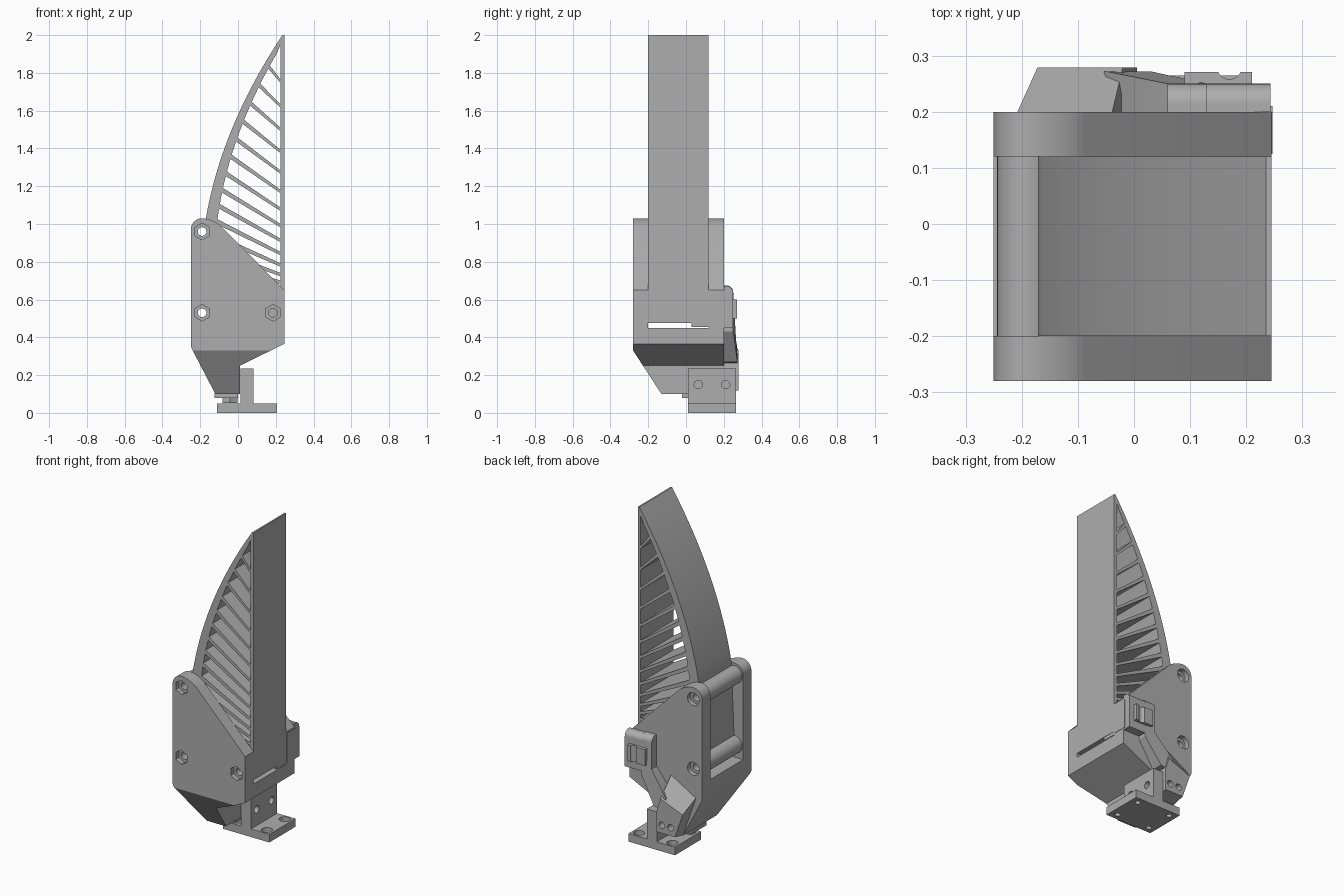
import bpy, bmesh, math
from mathutils import Vector

if "Cube" in bpy.data.objects:
    bpy.data.objects.remove(bpy.data.objects["Cube"])

grey = bpy.data.materials.new("plain grey")
grey.use_nodes = True
grey.diffuse_color = (0.42, 0.42, 0.42, 1)
grey.node_tree.nodes["Principled BSDF"].inputs["Base Color"].default_value = (0.42, 0.42, 0.42, 1)


def finish(name, bm):
    bmesh.ops.recalc_face_normals(bm, faces=bm.faces)
    mesh = bpy.data.meshes.new(name)
    bm.to_mesh(mesh)
    bm.free()
    mesh.materials.append(grey)
    ob = bpy.data.objects.new(name, mesh)
    bpy.context.collection.objects.link(ob)
    return ob


def prism(name, outline, y0, y1):
    """Extrude an (x, z) outline along y."""
    bm = bmesh.new()
    face = bm.faces.new([bm.verts.new((x, y0, z)) for x, z in outline])
    ext = bmesh.ops.extrude_face_region(bm, geom=[face])
    for v in ext["geom"]:
        if isinstance(v, bmesh.types.BMVert):
            v.co.y = y1
    return finish(name, bm)


def box(name, x, y, z):
    return prism(name, [(x[0], z[0]), (x[1], z[0]), (x[1], z[1]), (x[0], z[1])], *y)


def rod(name, centre, r, depth, axis="Y", sides=32):
    bm = bmesh.new()
    bmesh.ops.create_cone(bm, cap_ends=True, segments=sides, radius1=r, radius2=r, depth=depth)
    ob = finish(name, bm)
    turn = Vector((0, 0, 1)).rotation_difference(Vector([float(axis == a) for a in "XYZ"]))
    ob.data.transform(turn.to_matrix().to_4x4())
    ob.location = centre
    return ob


def combine(ob, others, op="DIFFERENCE"):
    bpy.context.view_layer.objects.active = ob
    for other in others:
        mod = ob.modifiers.new("cut", "BOOLEAN")
        mod.operation, mod.object, mod.solver = op, other, "EXACT"
        bpy.context.view_layer.update()
        bpy.ops.object.modifier_apply(modifier=mod.name)
        bpy.data.objects.remove(other)


def bevel(ob, test, width):
    """Round the edges chosen by test(a, b)."""
    bm = bmesh.new()
    bm.from_mesh(ob.data)
    edges = [e for e in bm.edges if test(e.verts[0].co, e.verts[1].co)]
    bmesh.ops.bevel(bm, geom=edges, offset=width, segments=8, profile=0.5, affect="EDGES")
    bm.to_mesh(ob.data)
    bm.free()


bolts = [(-0.19, 0.96), (-0.19, 0.53), (0.185, 0.53)]

# Housing: full silhouette, rounded top, sloped front underside, slot for the finger
housing = prism("housing", [(-0.25, 0.35), (-0.25, 1.03), (-0.13, 1.03), (0.245, 0.65), (0.245, 0.365),
                            (0.01, 0.25), (0.01, 0.1), (-0.12, 0.1)], -0.28, 0.2)
bevel(housing, lambda a, b: abs(a.y - b.y) > 0.1 and a.z > 1, 0.06)
bm = bmesh.new()
bm.from_mesh(housing.data)
cut = bmesh.ops.bisect_plane(bm, geom=bm.verts[:] + bm.edges[:] + bm.faces[:], plane_co=(0, -0.28, 0.33),
                             plane_no=(0, -0.23, -0.15), clear_outer=True)
bmesh.ops.holes_fill(bm, edges=[e for e in cut["geom_cut"] if isinstance(e, bmesh.types.BMEdge)])
bmesh.ops.recalc_face_normals(bm, faces=bm.faces)
bm.to_mesh(housing.data)
bm.free()
combine(housing, [box("slot", (-0.4, 0.4), (-0.2, 0.12), (0.45, 1.3))])
for x, z in bolts:
    combine(housing, [rod("bolt_hole", (x, 0, z), 0.023, 0.8),
                      rod("nut_recess", (x, -0.28, z), 0.044, 0.06, sides=6),
                      rod("head_recess", (x, 0.2, z), 0.04, 0.06)])


# Finger: curved back strip, straight front strip, bottom bar
def back_x(z):
    u = z - 1.03
    return -0.17 + 0.171 * u + 0.254 * u * u if u > 0 else -0.17 + 0.04 * u


def inner_x(z):
    return back_x(z) + 0.062 - 0.034 * max(0, z - 1.03)


heights = [0.475] + [0.9 + 1.1 * i / 24 for i in range(25)]
finger = prism("finger", [(0.245, 0.475), (0.245, 2.0)] + [(back_x(z), z) for z in reversed(heights)], -0.2, 0.12)
inside = [z for z in heights[1:] if inner_x(z) < 0.215]
window = prism("window", [(0.225, 0.585), (0.225, 1.95)] + [(inner_x(z), z) for z in reversed(inside)]
               + [(inner_x(0.585), 0.585)], -0.4, 0.4)
combine(finger, [window])
combine(finger, [rod("boss", (x, -0.04, z), 0.054, 0.32) for x, z in bolts[:2]], "UNION")
combine(finger, [rod("bolt_hole", (x, 0, z), 0.023, 0.8) for x, z in bolts])

# Slanted ribs inside the finger
parts = [housing, finger]
for i in range(15):
    t = 1 - i / 14
    left, right = 0.68 + 1.16 * t ** 1.2, 0.65 + 1.1 * t ** 1.7
    x = inner_x(left) - 0.012
    parts.append(prism("rib", [(x, left - 0.014), (0.23, right - 0.009), (0.23, right + 0.009),
                               (x, left + 0.014)], -0.2, 0.12))
parts.append(box("finger_foot", (0.19, 0.243), (0.03, 0.119), (0.455, 0.48)))

# Lever on the back: upper block, cranked arm, raised boss
lever = prism("lever_arm", [(0.06, 0.675), (0.13, 0.675), (0.13, 0.43), (0.03, 0.27), (-0.075, 0.25),
                            (-0.05, 0.34), (0.06, 0.48)], 0.2, 0.25)
for v in lever.data.vertices:
    if v.co.y > 0.24 and v.co.z < 0.4:
        v.co.y = 0.272
bevel(lever, lambda a, b: min(a.z, b.z) > 0.67 and min(a.y, b.y) > 0.24, 0.035)
head = box("lever_head", (0.122, 0.243), (0.2, 0.25), (0.45, 0.67))
bevel(head, lambda a, b: min(a.z, b.z) > 0.66 and min(a.y, b.y) > 0.24, 0.035)
boss = box("lever_boss", (0.09, 0.21), (0.24, 0.271), (0.5, 0.6))
combine(boss, [rod("groove", (0.17, 0.28, 0.55), 0.022, 0.4, "Z")])
tab = box("lever_tab", (0.215, 0.247), (0.125, 0.21), (0.46, 0.64))
parts += [lever, head, boss, tab]

# Tapered block at the foot of the housing back
foot = prism("rear_block", [(-0.21, 0.36), (-0.04, 0.46), (0.005, 0.25), (0.005, 0.1), (-0.12, 0.1)], 0.195, 0.279)
taper = {0: (-0.172, 0.27), 1: (-0.02, 0.33)}
for v in foot.data.vertices:
    if v.co.y > 0.25:
        if v.co.z > 0.3:
            v.co.x, v.co.z = taper[int(v.co.x > -0.1)]
        elif v.co.z < 0.2:
            v.co.z = 0.12
combine(foot, [rod("pin_hole", (x, 0.28, 0.17), 0.02, 0.1) for x in (-0.09, -0.03)])
parts.append(foot)

# Mounting base: plate with counterbored corners and upright web
base = box("base_plate", (-0.11, 0.207), (0.01, 0.265), (0.004, 0.05))
for x in (-0.065, 0.162):
    for y in (0.05, 0.225):
        combine(base, [rod("screw_hole", (x, y, 0), 0.016, 0.3, "Z"),
                       rod("counterbore", (x, y, 0.045), 0.032, 0.05, "Z")])
sole = box("base_sole", (-0.11, 0.207), (0.01, 0.265), (0, 0.0045))
combine(sole, [rod("screw_hole", (x, y, 0), 0.016, 0.3, "Z") for x in (-0.065, 0.162) for y in (0.05, 0.225)])
web = box("base_web", (0.013, 0.082), (0.01, 0.265), (0.045, 0.235))
combine(web, [rod("web_hole", (0.05, y, 0.15), 0.022, 0.3, "X") for y in (0.065, 0.21)])
parts += [base, sole, web]

# Fixing under the housing
parts.append(box("fixing_washer", (-0.125, 0.0), (-0.02, 0.12), (0.08, 0.102)))
parts.append(rod("fixing_nut", (-0.043, 0.06, 0.075), 0.046, 0.045, "Z", 6))

# Smooth curved surfaces, keep sharp edges
bpy.ops.object.select_all(action="DESELECT")
for ob in parts:
    ob.select_set(True)
bpy.context.view_layer.objects.active = housing
bpy.ops.object.shade_smooth_by_angle(angle=math.radians(30))
